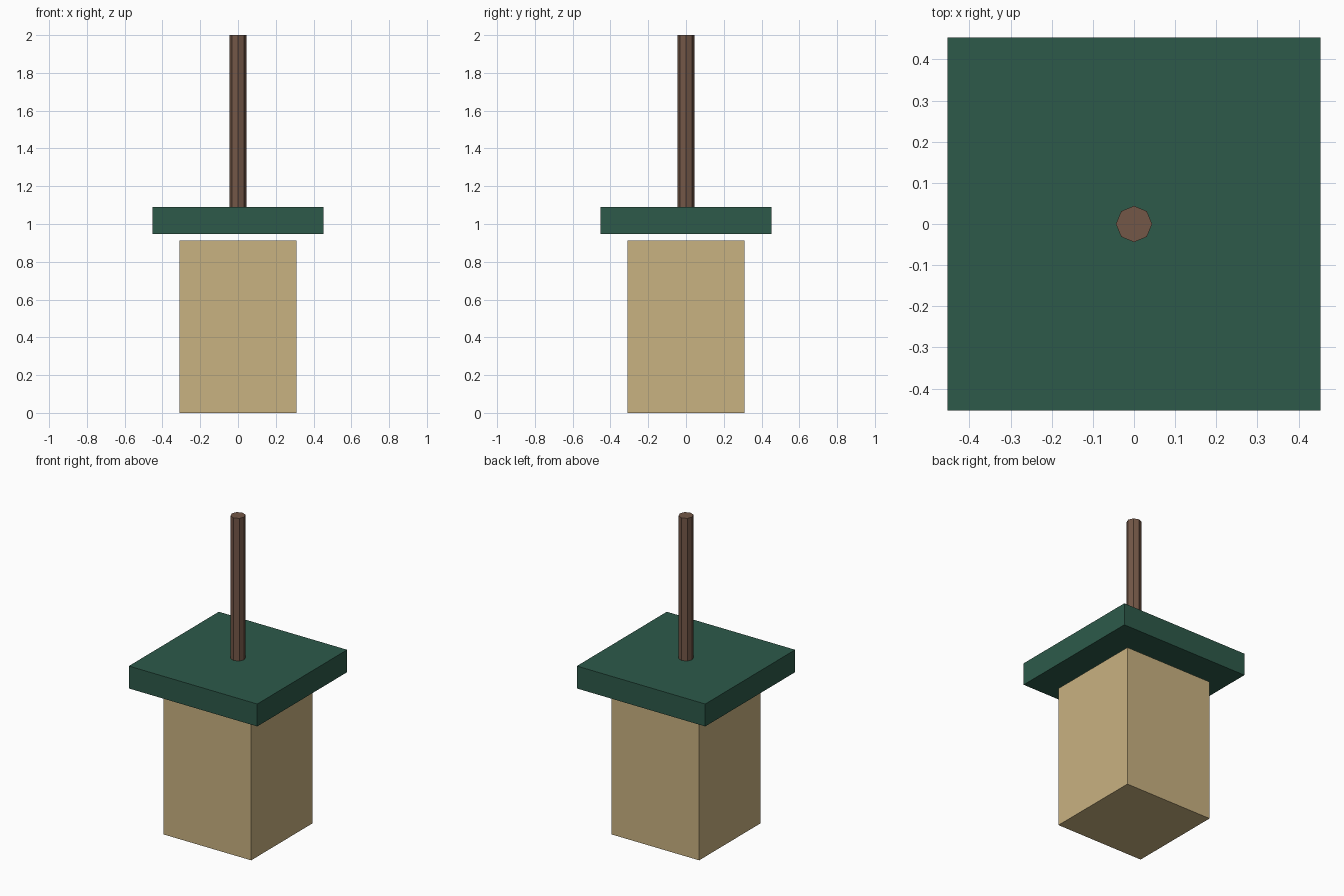
import bpy
import math

if "Cube" in bpy.data.objects:
    bpy.data.objects.remove(bpy.data.objects["Cube"])


def material(name, rgb):
    """Flat colour from 0-255 sRGB values."""
    m = bpy.data.materials.new(name)
    lin = [((c / 255 + 0.055) / 1.055) ** 2.4 for c in rgb]
    m.diffuse_color = (*lin, 1.0)
    m.use_nodes = True
    m.node_tree.nodes["Principled BSDF"].inputs["Base Color"].default_value = m.diffuse_color
    return m


def finish(name, mat):
    ob = bpy.context.object
    ob.name = name
    bpy.ops.object.transform_apply(location=False, rotation=True, scale=True)
    ob.data.materials.append(mat)
    return ob


def box(name, width, z0, z1, mat):
    bpy.ops.mesh.primitive_cube_add(size=1, location=(0, 0, (z0 + z1) / 2))
    bpy.context.object.scale = (width, width, z1 - z0)
    return finish(name, mat)


tan = material("tan", (201, 178, 129))
green = material("dark green", (45, 90, 74))
brown = material("brown", (115, 87, 71))

# Square body, with a small gap below the lid
box("body", 0.62, 0.0, 0.912, tan)

# Overhanging flat lid
box("lid", 0.906, 0.947, 1.09, green)

# Eight-sided pole standing on the lid, corners on the axes
bpy.ops.mesh.primitive_cylinder_add(vertices=8, radius=0.044, depth=0.91,
                                    location=(0, 0, 1.545))
finish("pole", brown)
